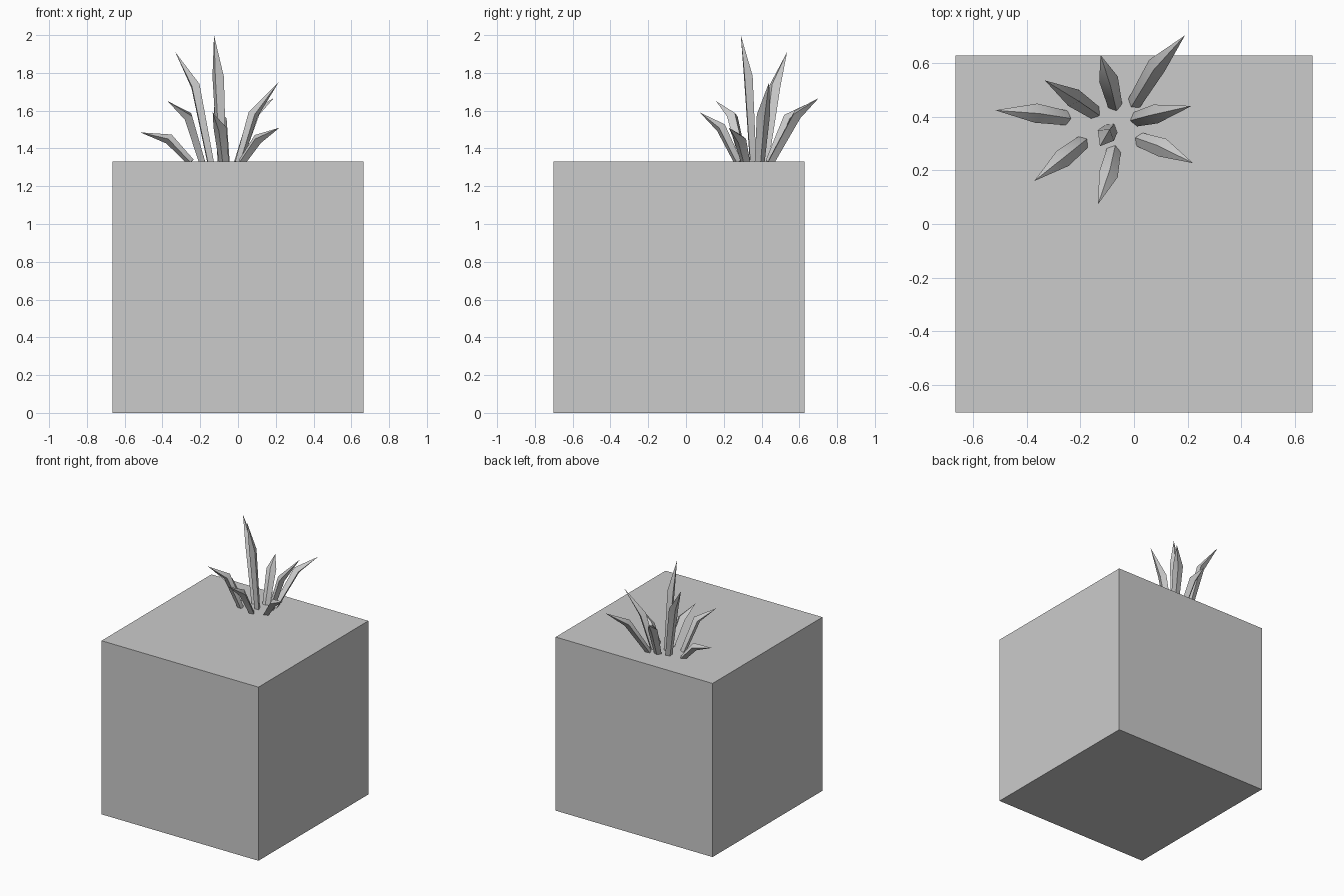
import bpy, bmesh, math
from mathutils import Vector

if "Cube" in bpy.data.objects:
    bpy.data.objects.remove(bpy.data.objects["Cube"])

TOP = 1.33

# Block
bpy.ops.mesh.primitive_cube_add(size=1.33, location=(0, -0.037, TOP / 2))
bpy.context.object.name = "block"


def leaf(name, base, mid, tip, width=0.072, thick=0.055):
    """Four-sided pointed leaf, bent at its middle ring."""
    b, m, t = Vector((*base, TOP - 0.003)), Vector(mid), Vector(tip)
    out = Vector((t.x - b.x, t.y - b.y, 0)).normalized()
    side = Vector((-out.y, out.x, 0))
    bm = bmesh.new()
    rings = []
    for p, d, s in ((b, m - b, 0.75), (m, (m - b).normalized() + (t - m).normalized(), 1)):
        up = d.normalized().cross(side)
        rings.append([bm.verts.new(p + side * (width / 2 * s * u) + up * (thick / 2 * s * v))
                      for u, v in ((1, 0), (0, 1), (-1, 0), (0, -1))])
    apex = bm.verts.new(t)
    bm.faces.new(rings[0])
    for i in range(4):
        j = (i + 1) % 4
        bm.faces.new((rings[0][i], rings[0][j], rings[1][j], rings[1][i]))
        bm.faces.new((rings[1][i], rings[1][j], apex))
    bmesh.ops.recalc_face_normals(bm, faces=bm.faces)
    me = bpy.data.meshes.new(name)
    bm.to_mesh(me)
    bm.free()
    ob = bpy.data.objects.new(name, me)
    bpy.context.collection.objects.link(ob)
    bpy.ops.object.select_all(action='DESELECT')
    ob.select_set(True)
    bpy.context.view_layer.objects.active = ob
    bpy.ops.object.shade_smooth_by_angle(angle=math.radians(60))


# Leaves fanned around the clump: base (x, y), bend, tip
LEAVES = [
    ((0.00, 0.45), (0.085, 0.59), (0.19, 0.703), 1.58, 1.667),
    ((0.005, 0.39), (0.08, 0.41), (0.215, 0.44), 1.58, 1.75),
    ((0.02, 0.315), (0.105, 0.285), (0.22, 0.227), 1.45, 1.51),
    ((-0.075, 0.275), (-0.095, 0.185), (-0.134, 0.074), 1.51, 1.59),
    ((-0.19, 0.305), (-0.265, 0.245), (-0.372, 0.16), 1.57, 1.65),
    ((-0.25, 0.395), (-0.365, 0.413), (-0.517, 0.424), 1.45, 1.485),
    ((-0.145, 0.415), (-0.225, 0.47), (-0.332, 0.535), 1.73, 1.91),
    ((-0.07, 0.44), (-0.095, 0.54), (-0.125, 0.63), 1.56, 1.63),
    ((-0.085, 0.355), (-0.105, 0.33), (-0.127, 0.29), 1.78, 2.0),
]
for n, (b, m, t, mz, tz) in enumerate(LEAVES, 1):
    leaf(f"leaf_{n}", b, (*m, mz), (*t, tz))
